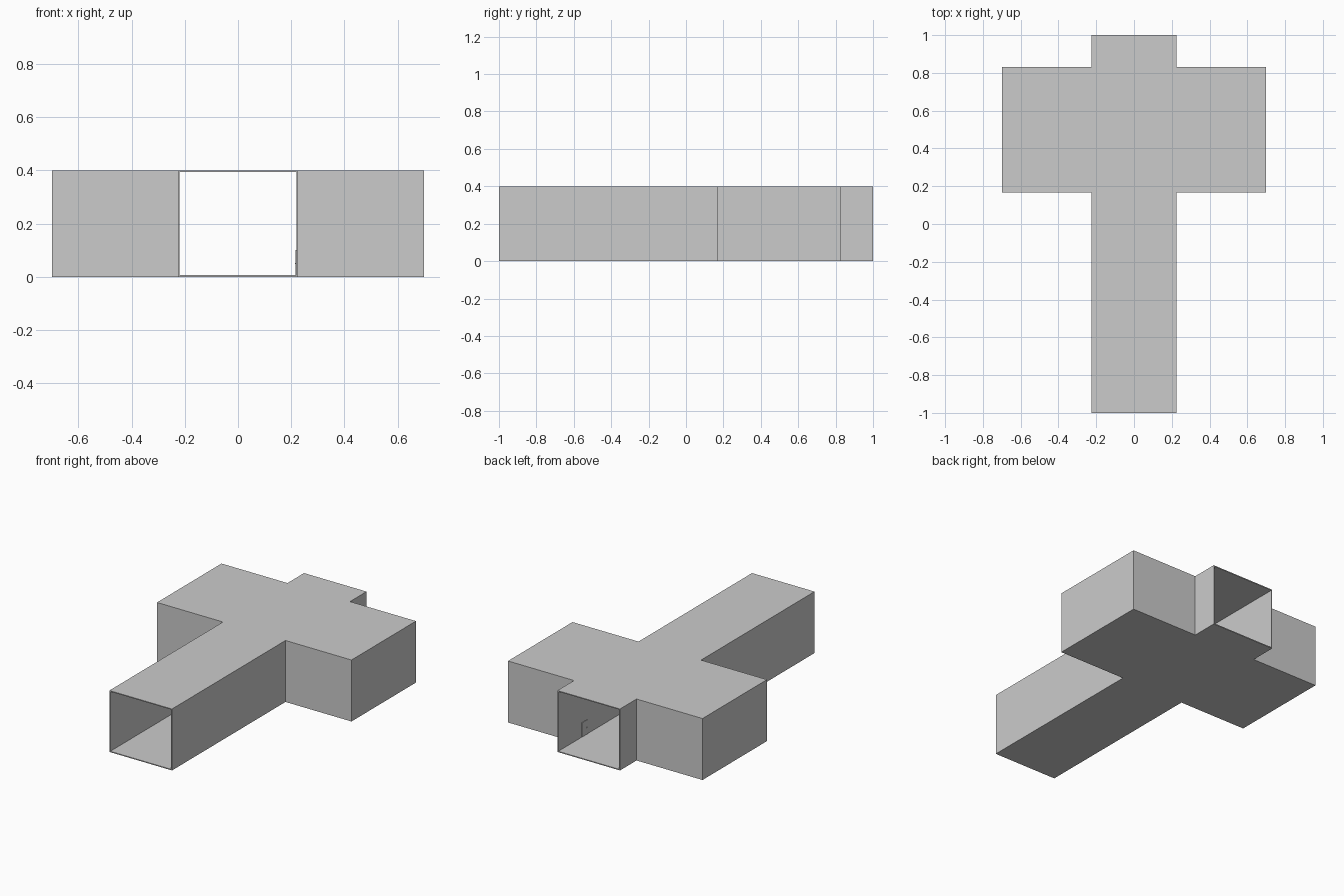
import bpy

if "Cube" in bpy.data.objects:
    bpy.data.objects.remove(bpy.data.objects["Cube"])

WALL = 0.006      # wall thickness
HW = 0.225        # half width of the corridor
H = 0.4           # overall height


def mesh_object(name, verts, faces):
    mesh = bpy.data.meshes.new(name)
    mesh.from_pydata(verts, [], faces)
    ob = bpy.data.objects.new(name, mesh)
    bpy.context.collection.objects.link(ob)
    return ob


def box(name, x, y, z, skip=()):
    """Box from (min, max) ranges; skip lists faces to leave open."""
    verts = [(a, b, c) for a in x for b in y for c in z]
    faces = {
        "-x": (0, 1, 3, 2), "+x": (4, 6, 7, 5),
        "-y": (0, 4, 5, 1), "+y": (2, 3, 7, 6),
        "-z": (0, 2, 6, 4), "+z": (1, 5, 7, 3),
    }
    return mesh_object(name, verts, [f for k, f in faces.items() if k not in skip])


def thicken(ob):
    mod = ob.modifiers.new("walls", "SOLIDIFY")
    mod.thickness = WALL
    mod.offset = -1
    mod.use_even_offset = True


# Long corridor, open at both ends
thicken(box("corridor", (-HW, HW), (-1, 1), (0, H), skip=("-y", "+y")))

# Hollow side rooms against the corridor walls
for name, x, inner in (("left_room", (-0.70, -HW), "+x"),
                       ("right_room", (HW, 0.70), "-x")):
    thicken(box(name, x, (0.167, 0.83), (0, H), skip=(inner,)))

# Small door with frame and knob on the inside of the right wall
face = HW - WALL
door_y, door_h, trim = (0.70, 0.76), 0.10, 0.003
for i, y in enumerate(((door_y[0], door_y[0] + trim), (door_y[1] - trim, door_y[1]))):
    box(f"door_jamb_{i + 1}", (face - 0.003, face), y, (WALL, door_h))
box("door_lintel", (face - 0.003, face), door_y, (door_h - trim, door_h))
box("door_panel", (face - 0.001, face), door_y, (WALL, door_h - trim))
box("door_knob", (face - 0.004, face), (0.708, 0.712), (0.048, 0.052))
